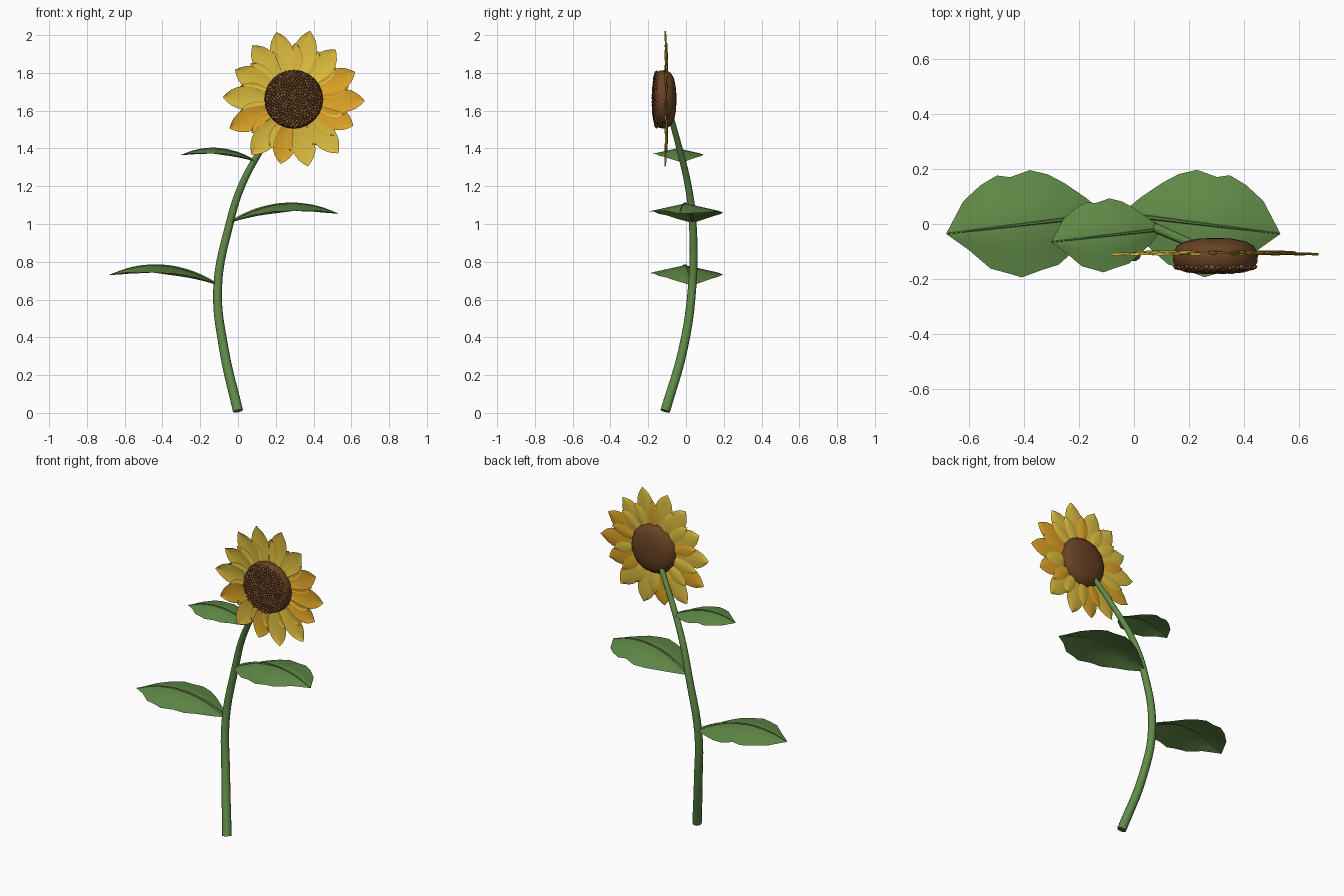
import bpy, bmesh, math, random
from mathutils import Vector, Matrix

random.seed(4)
if "Cube" in bpy.data.objects:
    bpy.data.objects.remove(bpy.data.objects["Cube"])


def material(name, rgb):
    m = bpy.data.materials.new(name)
    m.use_nodes = True
    m.diffuse_color = (*rgb, 1)
    bsdf = next(n for n in m.node_tree.nodes if n.type == "BSDF_PRINCIPLED")
    bsdf.inputs["Base Color"].default_value = (*rgb, 1)
    bsdf.inputs["Roughness"].default_value = 0.8
    return m


GREEN = material("leaf green", (0.12, 0.26, 0.065))
YELLOW = material("petal yellow", (0.74, 0.52, 0.05))
ORANGE = material("petal orange", (0.74, 0.38, 0.02))
BROWN = material("disc brown", (0.14, 0.055, 0.018))
TAN = material("seed tan", (0.24, 0.105, 0.035))


def finish(obj, angle=40):
    bpy.ops.object.select_all(action="DESELECT")
    obj.select_set(True)
    bpy.context.view_layer.objects.active = obj
    bpy.ops.object.shade_smooth_by_angle(angle=math.radians(angle))


def add_mesh(name, bm, mats, angle=40):
    me = bpy.data.meshes.new(name)
    bm.to_mesh(me)
    bm.free()
    for m in mats:
        me.materials.append(m)
    obj = bpy.data.objects.new(name, me)
    bpy.context.collection.objects.link(obj)
    finish(obj, angle)
    return obj


def add_tube(name, points, r0, r1, mat, sides=3):
    """Tapered tube through the points, converted to a mesh."""
    cu = bpy.data.curves.new(name, "CURVE")
    cu.dimensions = "3D"
    cu.bevel_depth = 1
    cu.bevel_resolution = sides
    cu.resolution_u = 5
    cu.use_fill_caps = True
    sp = cu.splines.new("BEZIER")
    sp.bezier_points.add(len(points) - 1)
    for i, (p, co) in enumerate(zip(sp.bezier_points, points)):
        p.co = co
        p.handle_left_type = p.handle_right_type = "AUTO"
        p.radius = r0 + (r1 - r0) * i / (len(points) - 1)
    cu.materials.append(mat)
    obj = bpy.data.objects.new(name, cu)
    bpy.context.collection.objects.link(obj)
    bpy.ops.object.select_all(action="DESELECT")
    obj.select_set(True)
    bpy.context.view_layer.objects.active = obj
    bpy.ops.object.convert(target="MESH")
    finish(bpy.context.view_layer.objects.active)


def add_strip(bm, rows, index=0):
    """Skin consecutive rows of points with quads."""
    grid = [[bm.verts.new(p) for p in row] for row in rows]
    for a, b in zip(grid, grid[1:]):
        for j in range(len(a) - 1):
            f = bm.faces.new((a[j], b[j], b[j + 1], a[j + 1]))
            f.material_index = index


# Curved stem
add_tube("stem", [(0, -0.11, 0.01), (-0.075, -0.015, 0.34), (-0.108, 0.032, 0.66),
                  (-0.045, 0.036, 1.0), (0.018, 0.012, 1.2), (0.125, -0.035, 1.4),
                  (0.225, -0.078, 1.56)], 0.027, 0.015, GREEN)

# Leaves: position along the midrib, half width on the back side, on the front side
LEAF = [(0, .01, .01), (.1, .07, .07), (.22, .13, .12), (.32, .17, .16),
        (.43, .193, .172), (.56, .176, .19), (.64, .188, .17), (.75, .16, .145),
        (.87, .11, .07), (1, .002, .002)]


def add_leaf(name, base, tip, scale):
    base, tip = Vector(base), Vector(tip)
    along = (tip - base).normalized()
    side = Vector((-along.y, along.x, 0)).normalized()
    if side.y < 0:
        side = -side

    def rib(t):
        return base.lerp(tip, t) + Vector((0, 0, 0.3 * scale * t * (1 - t)))

    rows = []
    for t, back, front in LEAF:
        row = []
        for k in (1, 0.5, 0, -0.5, -1):
            w = k * (back if k > 0 else front) * scale
            row.append(rib(t) + side * w - Vector((0, 0, abs(w) * 0.22)))
        rows.append(row if along.x > 0 else row[::-1])
    bm = bmesh.new()
    add_strip(bm, rows)
    bmesh.ops.recalc_face_normals(bm, faces=bm.faces)
    if sum(f.normal.z for f in bm.faces) < 0:
        bmesh.ops.reverse_faces(bm, faces=bm.faces)
    add_mesh(name, bm, [GREEN])
    add_tube(name + "_vein", [rib(i / 6) for i in range(7)],
             0.009 * scale, 0.002, GREEN, 1)


add_leaf("lower_leaf", (-0.11, 0.033, 0.68), (-0.68, -0.035, 0.73), 1)
add_leaf("middle_leaf", (-0.04, 0.035, 1.01), (0.53, -0.035, 1.055), 1)
add_leaf("upper_leaf", (0.095, -0.02, 1.33), (-0.3, -0.065, 1.365), 0.69)

# Flower head
HEAD = Vector((0.295, 0, 1.66))
PETAL = [(0, .4), (.2, .68), (.4, .92), (.55, 1), (.7, .9), (.83, .66), (.93, .33), (1, .02)]


def add_petals(name, count, offset, length, width, y, is_orange):
    bm = bmesh.new()
    for i in range(count):
        angle = math.tau * (i + offset) / count + random.uniform(-0.04, 0.04)
        reach = length * random.uniform(0.91, 1) if i % 7 else length
        spin = Matrix.Rotation(-angle, 3, "Y")
        rows = []
        for t, w in PETAL:
            r = 0.12 + (reach - 0.12) * t
            rows.append([HEAD + spin @ Vector((r, y - 0.006 * k * k + 0.004 * math.sin(3 * t) + 0.003 * k,
                                               k * w * width))
                         for k in (-1, -0.5, 0, 0.5, 1)])
        add_strip(bm, rows, int(is_orange(i)))
    add_mesh(name, bm, [YELLOW, ORANGE], 60)


add_petals("outer_petals", 14, 0, 0.375, 0.062, -0.106,
           lambda i: i in (0, 1, 8, 10, 13))
add_petals("inner_petals", 14, 0.5, 0.3, 0.042, -0.1, lambda i: i % 3 == 0)

# Domed seed disc, turned around the y axis
bm = bmesh.new()
profile = [(0, -.05), (.06, -.053), (.11, -.063), (.14, -.08), (.155, -.108),
           (.152, -.14), (.14, -.158), (.08, -.168), (0, -.172)]
ring = [bm.verts.new(HEAD + Vector((r, y, 0))) for r, y in profile]
edges = [bm.edges.new(pair) for pair in zip(ring, ring[1:])]
bmesh.ops.spin(bm, geom=ring + edges, cent=HEAD, axis=(0, 1, 0),
               angle=math.tau, steps=24, use_merge=True)
bmesh.ops.remove_doubles(bm, verts=bm.verts, dist=0.0005)
bmesh.ops.recalc_face_normals(bm, faces=bm.faces)
add_mesh("seed_disc", bm, [BROWN])

# Seeds in a spiral over the front of the disc
bm = bmesh.new()
COUNT = 330
for i in range(COUNT):
    r = 0.147 * math.sqrt((i + 0.5) / COUNT)
    a = i * math.pi * (3 - math.sqrt(5))
    y = -0.173 + 0.018 * (r / 0.147) ** 3
    place = Matrix.Translation(HEAD + Vector((r * math.cos(a), y, r * math.sin(a))))
    made = bmesh.ops.create_icosphere(bm, subdivisions=1, matrix=place,
                                      radius=random.uniform(0.007, 0.0105))
    tone = int(random.random() < 0.5)
    for f in {f for v in made["verts"] for f in v.link_faces}:
        f.material_index = tone
add_mesh("seeds", bm, [BROWN, TAN], 60)
